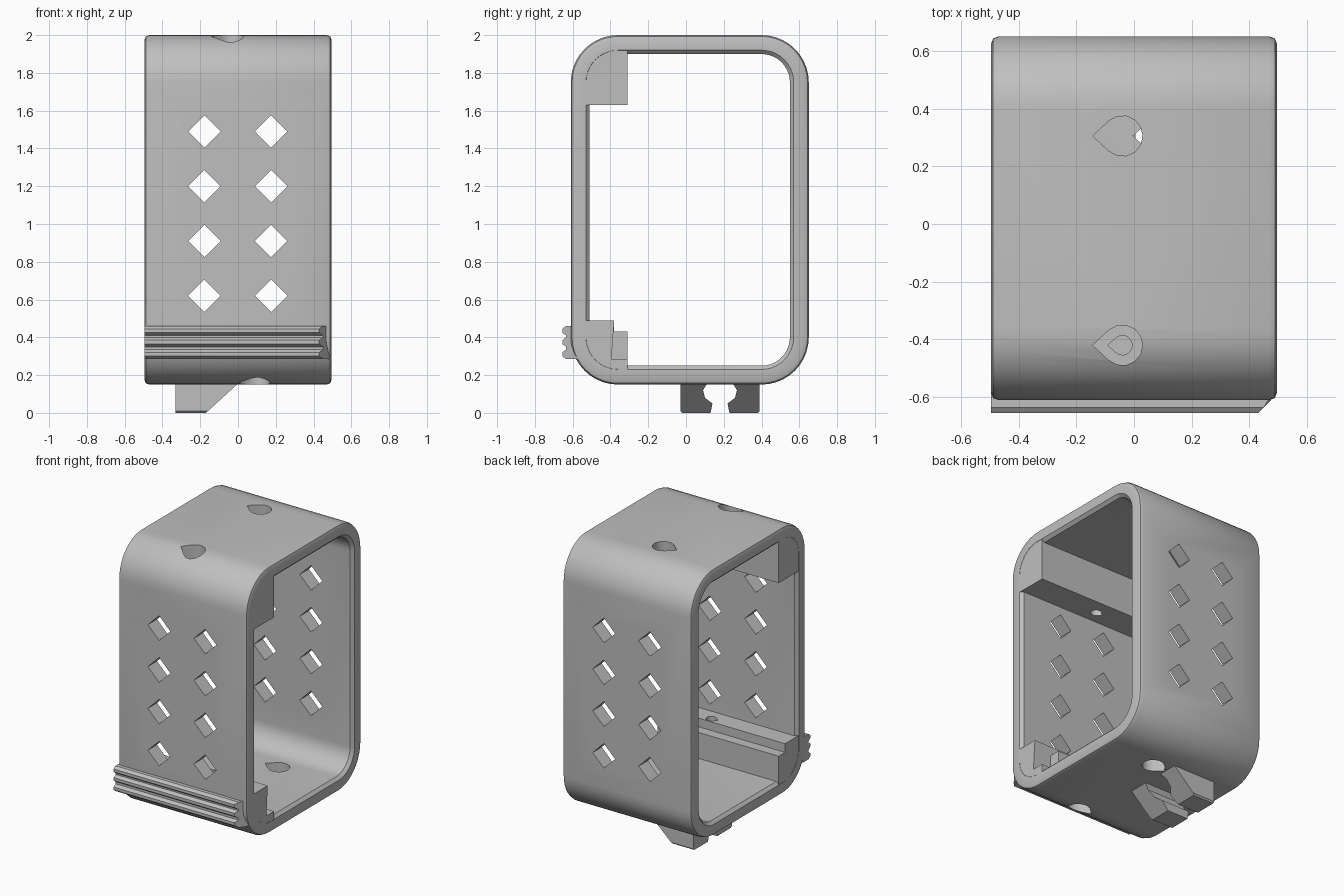
import bpy, bmesh
from math import sin, cos, pi, radians

cube = bpy.data.objects.get("Cube")
if cube:
    bpy.data.objects.remove(cube)

grey = bpy.data.materials.new("plain_grey")
grey.use_nodes = True
COLOUR = (0.52, 0.52, 0.52, 1)
grey.diffuse_color = COLOUR
grey.node_tree.nodes["Principled BSDF"].inputs["Base Color"].default_value = COLOUR


def make(name, bm):
    bmesh.ops.recalc_face_normals(bm, faces=bm.faces)
    mesh = bpy.data.meshes.new(name)
    bm.to_mesh(mesh)
    bm.free()
    mesh.materials.append(grey)
    obj = bpy.data.objects.new(name, mesh)
    bpy.context.collection.objects.link(obj)
    return obj


def skin(bm, loops, closed):
    """Bridge equal loops of points; cap the ends or close the tube."""
    rings = [[bm.verts.new(p) for p in loop] for loop in loops]
    n = len(rings[0])
    pairs = list(zip(rings, rings[1:]))
    if closed:
        pairs.append((rings[-1], rings[0]))
    else:
        bm.faces.new(rings[0])
        bm.faces.new(rings[-1])
    for a, b in pairs:
        for i in range(n):
            j = (i + 1) % n
            bm.faces.new((a[i], a[j], b[j], b[i]))


def x_prism(name, profile, left, right):
    """Extrude a (y, z) profile along x; right may be a rule of y and z."""
    rule = right if callable(right) else lambda y, z: right
    bm = bmesh.new()
    skin(bm, [[(left, y, z) for y, z in profile],
              [(rule(y, z), y, z) for y, z in profile]], False)
    return make(name, bm)


# Frame: rounded rectangular band with softened rims
def frame_loop(x, radius, steps=10):
    points = []
    corners = [(0.4, 1.75), (-0.36, 1.75), (-0.36, 0.4), (0.4, 0.4)]
    for k, (y, z) in enumerate(corners):
        for i in range(steps + 1):
            a = (k + i / steps) * pi / 2
            points.append((x, y + radius * cos(a), z + radius * sin(a)))
    return points


half = [(0.47, 0.25), (0.488, 0.243), (0.495, 0.225), (0.495, 0.17), (0.475, 0.15)]
section = half + [(-x, r) for x, r in reversed(half)]
bm = bmesh.new()
skin(bm, [frame_loop(x, r) for x, r in section], True)
frame = make("frame", bm)

# Inner corner blocks
END = 0.494
upper_block = x_prism("upper_block", [
    (-0.55, 1.63), (-0.31, 1.63), (-0.31, 1.95), (-0.36, 1.95),
    (-0.5, 1.89), (-0.55, 1.8)], -END, END)
base = [(-0.31, 0.2), (-0.36, 0.2), (-0.5, 0.26), (-0.55, 0.35)]
lip = [(-0.55, 0.49), (-0.38, 0.49)]
lower_block = x_prism("lower_block", lip + [(-0.38, 0.43), (-0.31, 0.43)] + base, -END, 0.36)
x_prism("lower_block_notched_end", lip + [(-0.395, 0.285), (-0.31, 0.285)] + base, 0.36, END)

# Ribbed front rail with a mitred end
rail = [(-0.57, 0.46)]
for z in (0.435, 0.375, 0.31):
    rail += [(-0.635, z + 0.025), (-0.655, z + 0.01), (-0.655, z - 0.01), (-0.635, z - 0.025)]
rail += [(-0.61, 0.285), (-0.57, 0.285)]
x_prism("front_rail", rail, -0.495, lambda y, z: min(0.49, 1.085 + y))

# Pair of clip feet underneath
foot = [(-0.03, 0.16), (-0.03, 0.01), (-0.02, 0), (0.13, 0), (0.14, 0.05),
        (0.1, 0.08), (0.09, 0.12), (0.115, 0.16)]
for name, profile in (("front_foot", foot), ("back_foot", [(0.36 - y, z) for y, z in foot])):
    x_prism(name, profile, -0.33, lambda y, z: -0.17 + 1.1 * z)


# Cutters for the holes
def teardrop(bm, cx, cy, r, low, high):
    outline = [(cx - 1.48 * r, cy)]
    for i in range(11):
        a = radians(-132 + i * 26.4)
        outline.append((cx + r * cos(a), cy + r * sin(a)))
    skin(bm, [[(x, y, z) for x, y in outline] for z in (low, high)], False)


bm = bmesh.new()
for x in (-0.178, 0.175):
    for row in range(4):
        z, d = 0.62 + row * 0.29, 0.086
        outline = [(x + d, z), (x, z + d), (x - d, z), (x, z - d)]
        skin(bm, [[(u, y, v) for u, v in outline] for y in (-0.8, 0.8)], False)
for y, top_floor, bottom_floor in ((0.305, 1.8, 0.35), (-0.42, 1.83, 0.3)):
    teardrop(bm, -0.04, y, 0.07, top_floor, 2.1)
    teardrop(bm, 0.1, y, 0.07, 0.05, bottom_floor)
wide_cutter = make("wide_cutter", bm)

bm = bmesh.new()
teardrop(bm, -0.04, -0.42, 0.034, 1.5, 2.1)
teardrop(bm, 0.1, -0.42, 0.034, 0.05, 0.6)
narrow_cutter = make("narrow_cutter", bm)

targets = (frame, upper_block, lower_block)
for obj in targets:
    for cutter in (wide_cutter, narrow_cutter):
        mod = obj.modifiers.new("holes", 'BOOLEAN')
        mod.operation = 'DIFFERENCE'
        mod.solver = 'EXACT'
        mod.object = cutter
graph = bpy.context.evaluated_depsgraph_get()
cut = [bpy.data.meshes.new_from_object(o.evaluated_get(graph)) for o in targets]
for obj, mesh in zip(targets, cut):
    obj.modifiers.clear()
    obj.data = mesh
for cutter in (wide_cutter, narrow_cutter):
    bpy.data.objects.remove(cutter)

# Smooth the rounded frame, keep its edges crisp
frame.data.shade_smooth()
frame.data.set_sharp_from_angle(angle=radians(30))
